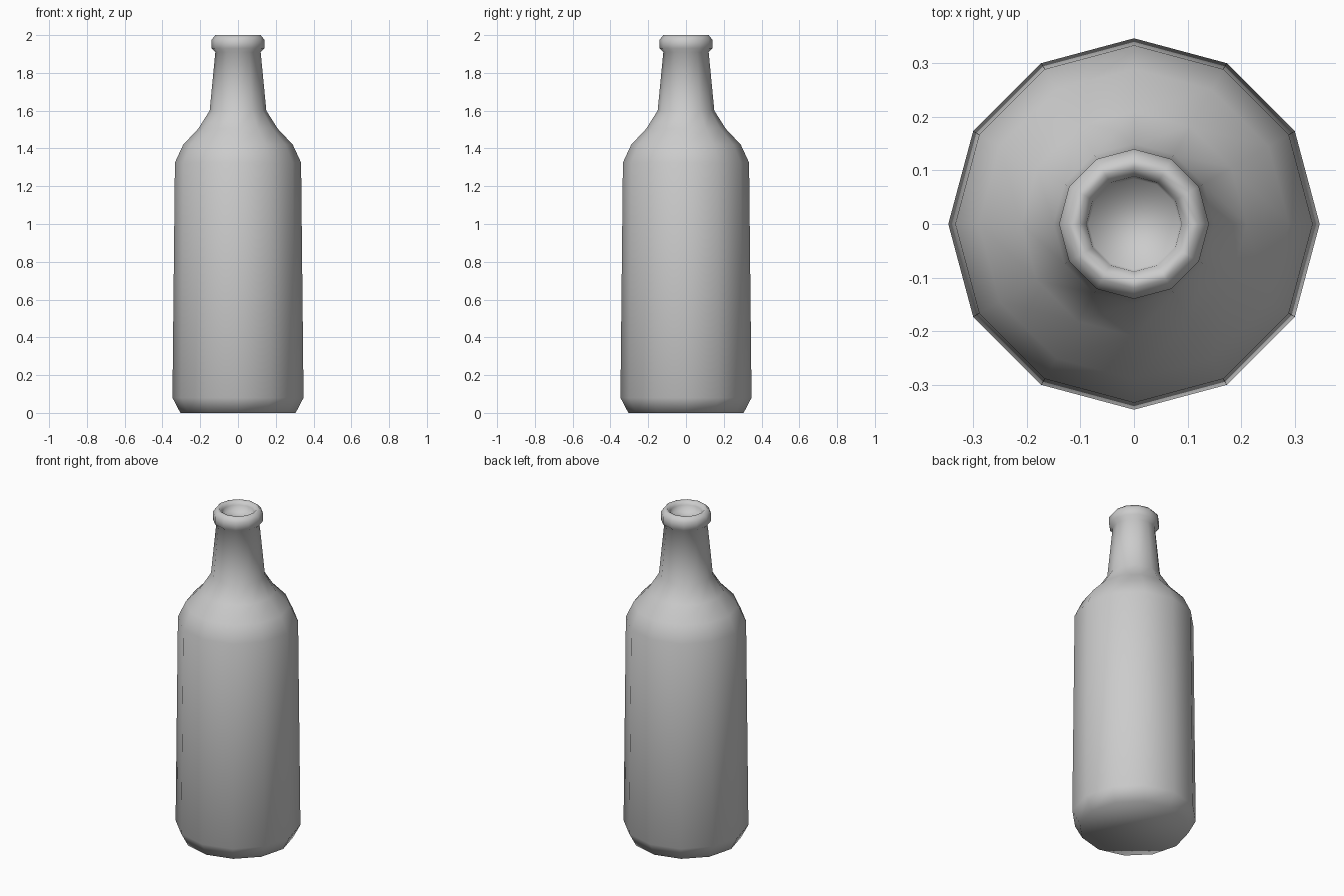
import bpy, bmesh
from math import cos, sin, pi

if "Cube" in bpy.data.objects:
    bpy.data.objects.remove(bpy.data.objects["Cube"])

SIDES = 12


def lathe(name, profile):
    """Revolve (radius, z) points around z and cap both ends."""
    bm = bmesh.new()
    rings = [[bm.verts.new((r * cos(2 * pi * i / SIDES), r * sin(2 * pi * i / SIDES), z))
              for i in range(SIDES)] for r, z in profile]
    for low, high in zip(rings, rings[1:]):
        for i in range(SIDES):
            j = (i + 1) % SIDES
            bm.faces.new((low[i], low[j], high[j], high[i]))
    bm.faces.new(rings[0][::-1])
    bm.faces.new(rings[-1])
    bmesh.ops.recalc_face_normals(bm, faces=bm.faces[:])
    for face in bm.faces:
        face.smooth = True
    mesh = bpy.data.meshes.new(name)
    bm.to_mesh(mesh)
    bm.free()
    obj = bpy.data.objects.new(name, mesh)
    bpy.context.collection.objects.link(obj)
    return obj


# Bottle: base bevel, body, shoulder, neck, rolled lip, shallow recessed mouth
lathe("bottle", [
    (0.305, 0.0), (0.347, 0.08),
    (0.334, 1.325), (0.29, 1.42), (0.21, 1.505), (0.15, 1.60),
    (0.12, 1.91), (0.14, 1.93), (0.14, 1.975), (0.12, 2.0),
    (0.105, 2.0), (0.089, 1.98), (0.085, 1.95),
])
